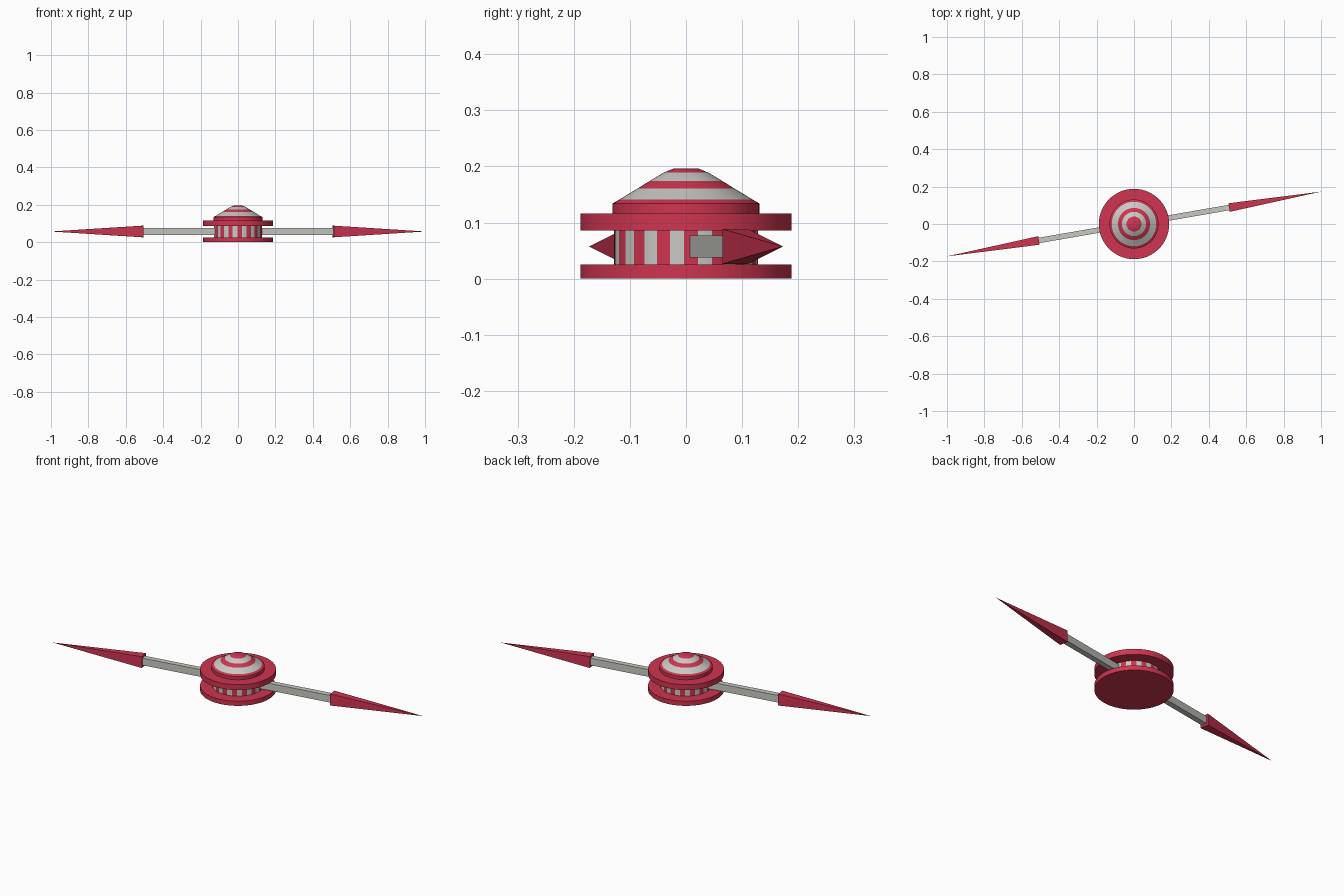
import bpy, bmesh, math
from mathutils import Matrix

if "Cube" in bpy.data.objects:
    bpy.data.objects.remove(bpy.data.objects["Cube"])

ANGLE = math.atan2(0.173, 1.0)   # direction of the blades in plan
SEG = 64
MID = 0.0575                     # height of the blade axis


def material(name, rgb):
    m = bpy.data.materials.new(name)
    m.diffuse_color = (*rgb, 1)
    m.use_nodes = True
    m.node_tree.nodes["Principled BSDF"].inputs["Base Color"].default_value = m.diffuse_color
    return m


RED = material("crimson red", (0.62, 0.035, 0.08))
GREY = material("light grey", (0.58, 0.58, 0.55))


def finish(name, bm, smooth=False):
    bmesh.ops.recalc_face_normals(bm, faces=bm.faces)
    me = bpy.data.meshes.new(name)
    bm.to_mesh(me)
    bm.free()
    me.materials.append(RED)
    me.materials.append(GREY)
    ob = bpy.data.objects.new(name, me)
    bpy.context.collection.objects.link(ob)
    if smooth:
        bpy.ops.object.select_all(action='DESELECT')
        ob.select_set(True)
        bpy.context.view_layer.objects.active = ob
        bpy.ops.object.shade_smooth_by_angle(angle=math.radians(30))
    return ob


def lathe(name, profile, colour):
    """Closed turned part; colour(band, segment) gives the material index."""
    bm = bmesh.new()
    rings = []
    for r, z in profile:
        rings.append([bm.verts.new((r * math.cos(ANGLE + 2 * math.pi * i / SEG),
                                    r * math.sin(ANGLE + 2 * math.pi * i / SEG), z))
                      for i in range(SEG)])
    for b in range(len(rings) - 1):
        lo, hi = rings[b], rings[b + 1]
        for i in range(SEG):
            j = (i + 1) % SEG
            f = bm.faces.new((lo[i], lo[j], hi[j], hi[i]))
            f.material_index = colour(b, i)
    bm.faces.new(rings[0])
    bm.faces.new(rings[-1])
    return finish(name, bm, True)


# Hub: two discs, a drum with upright stripes, a dome with ring stripes
lathe("lower_disc", [(0.188, 0), (0.188, 0.025)], lambda b, i: 0)
lathe("striped_drum", [(0.128, 0.024), (0.128, 0.087)], lambda b, i: (i // 2 + 1) % 2)
lathe("upper_disc", [(0.188, 0.086), (0.188, 0.116)], lambda b, i: 0)
lathe("striped_dome",
      [(0.131, 0.115), (0.131, 0.134), (0.119, 0.141), (0.086, 0.161),
       (0.065, 0.174), (0.040, 0.189), (0.023, 0.196)],
      lambda b, i: 1 if b in (2, 4) else 0)

# Blades: a square-edged rod and a four-sided spike on each side
for side, turn in (("right", 0), ("left", math.pi)):
    place = Matrix.Rotation(ANGLE + turn, 4, 'Z') @ Matrix.Translation((0, 0, MID))

    bm = bmesh.new()
    bmesh.ops.create_cube(bm, size=1, matrix=place @ Matrix.Translation((0.31, 0, 0))
                          @ Matrix.Diagonal((0.42, 0.029, 0.039, 1)))
    for f in bm.faces:
        f.material_index = 1
    finish(side + "_rod", bm)

    bm = bmesh.new()
    base = [bm.verts.new((0.516, y, z)) for y, z in
            ((-0.023, -0.031), (0.023, -0.031), (0.023, 0.031), (-0.023, 0.031))]
    tip = bm.verts.new((1.015, 0, 0))
    bm.faces.new(base)
    for i in range(4):
        bm.faces.new((base[i], base[(i + 1) % 4], tip))
    bm.transform(place)
    finish(side + "_spike", bm)
